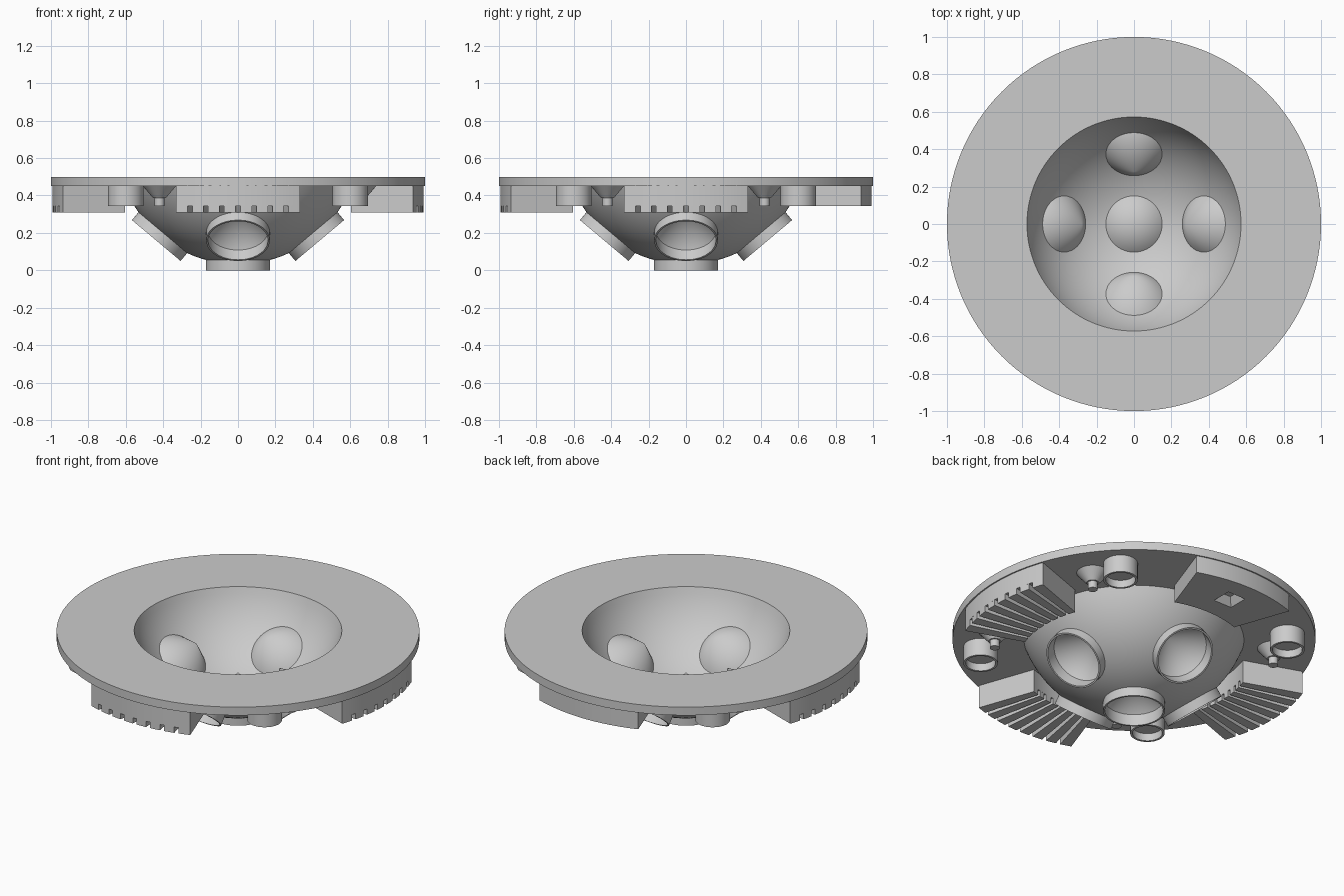
import bpy, bmesh, math
from mathutils import Matrix, Vector

if "Cube" in bpy.data.objects:
    bpy.data.objects.remove(bpy.data.objects["Cube"], do_unlink=True)

grey = bpy.data.materials.new("light_grey")
grey.use_nodes = True
grey.diffuse_color = (0.6, 0.6, 0.6, 1)
grey.node_tree.nodes["Principled BSDF"].inputs["Base Color"].default_value = (0.6, 0.6, 0.6, 1)

CENTRE = 0.68        # height of the bowl's sphere centre
OUTER, INNER = 0.648, 0.6


def finish(bm, name, matrix=Matrix()):
    bmesh.ops.remove_doubles(bm, verts=bm.verts, dist=1e-5)
    bmesh.ops.recalc_face_normals(bm, faces=bm.faces)
    mesh = bpy.data.meshes.new(name)
    bm.to_mesh(mesh)
    bm.free()
    mesh.materials.append(grey)
    obj = bpy.data.objects.new(name, mesh)
    obj.matrix_world = matrix
    bpy.context.collection.objects.link(obj)
    return obj


def lathe(name, profile, matrix=Matrix(), closed=True, steps=64):
    """Turn an (r, z) profile around the z axis."""
    bm = bmesh.new()
    verts = [bm.verts.new((r, 0, z)) for r, z in profile]
    pairs = list(zip(verts, verts[1:]))
    if closed:
        pairs.append((verts[-1], verts[0]))
    edges = [bm.edges.new(p) for p in pairs]
    bmesh.ops.spin(bm, geom=verts + edges, cent=(0, 0, 0), axis=(0, 0, 1),
                   angle=2 * math.pi, steps=steps)
    bmesh.ops.dissolve_degenerate(bm, dist=1e-6, edges=bm.edges)
    return finish(bm, name, matrix)


def add_sector(bm, r0, r1, a0, a1, z0, z1):
    """Add an arched block between two radii, angles (degrees) and heights."""
    n = max(2, round((a1 - a0) / 2))
    rows = []
    for i in range(n + 1):
        a = math.radians(a0 + (a1 - a0) * i / n)
        rows.append([bm.verts.new((r * math.cos(a), r * math.sin(a), z))
                     for r, z in ((r0, z0), (r1, z0), (r1, z1), (r0, z1))])
    for p, q in zip(rows, rows[1:]):
        for k in range(4):
            j = (k + 1) % 4
            bm.faces.new((p[k], p[j], q[j], q[k]))
    bm.faces.new(rows[0])
    bm.faces.new(rows[-1])


def cut(obj, cutter):
    cutter.hide_render = True
    mod = obj.modifiers.new("cut", 'BOOLEAN')
    mod.operation = 'DIFFERENCE'
    mod.solver = 'EXACT'
    mod.object = cutter
    select(obj)
    bpy.ops.object.modifier_apply(modifier=mod.name)
    bpy.data.objects.remove(cutter, do_unlink=True)


def select(obj):
    bpy.ops.object.select_all(action='DESELECT')
    obj.select_set(True)
    bpy.context.view_layer.objects.active = obj


def arc(radius, top_z, n=20):
    end = math.acos((CENTRE - top_z) / radius)
    return [(radius * math.sin(end * i / n), CENTRE - radius * math.cos(end * i / n))
            for i in range(n + 1)]


parts = []

# Flat rim and hollow bowl in one turned shell
shell = lathe("rim_and_bowl",
              arc(OUTER, 0.45) + [(1, 0.45), (1, 0.5)] + arc(INNER, 0.5)[::-1],
              closed=False, steps=128)
parts.append(shell)

# Conical nozzles set through the bowl: one below, four tilted outwards
nozzle_profile = [(0, -0.435), (0.17, -0.6), (0.17, -0.68), (0.16, -0.68),
                  (0.16, -0.612), (0, -0.455)]
cutter_profile = [(0, -0.445), (0.165, -0.605), (0.165, -0.72), (0, -0.72)]
lift = Matrix.Translation((0, 0, CENTRE))
tilts = [("bottom_nozzle", lift)]
for name, turn in (("left", 0), ("back", 90), ("right", 180), ("front", 270)):
    tilts.append((name + "_nozzle", lift @ Matrix.Rotation(math.radians(turn), 4, 'Z')
                  @ Matrix.Rotation(math.radians(-40), 4, 'Y')))
for name, matrix in tilts:
    cut(shell, lathe("nozzle_cutter", cutter_profile, matrix, closed=False))
    parts.append(lathe(name, nozzle_profile, matrix, closed=False))

# Arched blocks under the rim: three with radial grooves, the back one plain
HALF, GROOVE = 19.6, 0.75
for name, turn in (("left", 0), ("right", 180), ("front", 270)):
    bm = bmesh.new()
    add_sector(bm, 0.64, 0.992, turn - HALF, turn + HALF, 0.345, 0.452)
    lines = [-15 + 5 * i for i in range(7)]
    starts = [-HALF] + [a + GROOVE for a in lines]
    ends = [a - GROOVE for a in lines] + [HALF]
    for a0, a1 in zip(starts, ends):
        add_sector(bm, 0.64, 0.992, turn + a0, turn + a1, 0.31, 0.3451)
    parts.append(finish(bm, name + "_grooved_block"))

bm = bmesh.new()
add_sector(bm, 0.64, 0.992, 90 - HALF, 90 + HALF, 0.345, 0.452)
back_block = finish(bm, "back_plain_block")
bm = bmesh.new()
bmesh.ops.create_cone(bm, cap_ends=True, segments=4, radius1=0.09, radius2=0.045, depth=0.05,
                      matrix=Matrix.Translation((0, 0.82, 0.365))
                      @ Matrix.Rotation(math.radians(45), 4, 'Z'))
cut(back_block, finish(bm, "socket_cutter"))
parts.append(back_block)

# Round cups on the diagonals, each with a small funnel beside it
cup_profile = [(0, 0.452), (0.095, 0.452), (0.095, 0.345), (0.082, 0.345),
               (0.082, 0.39), (0, 0.39)]
funnel_profile = [(0, 0.452), (0.09, 0.452), (0.035, 0.387), (0.027, 0.387),
                  (0.027, 0.345), (0, 0.345)]
spots = (("back_left", 1, 1, 0.65, 0.42), ("back_right", -1, 1, -0.65, 0.42),
         ("front_left", 1, -1, 0.65, -0.42), ("front_right", -1, -1, -0.42, -0.65))
for name, sx, sy, fx, fy in spots:
    parts.append(lathe(name + "_cup", cup_profile,
                       Matrix.Translation((0.6 * sx, 0.6 * sy, 0)), closed=False, steps=40))
    parts.append(lathe(name + "_funnel", funnel_profile,
                       Matrix.Translation((fx, fy, 0)), closed=False, steps=32))

for obj in parts:
    select(obj)
    bpy.ops.object.shade_smooth_by_angle(angle=math.radians(25))
